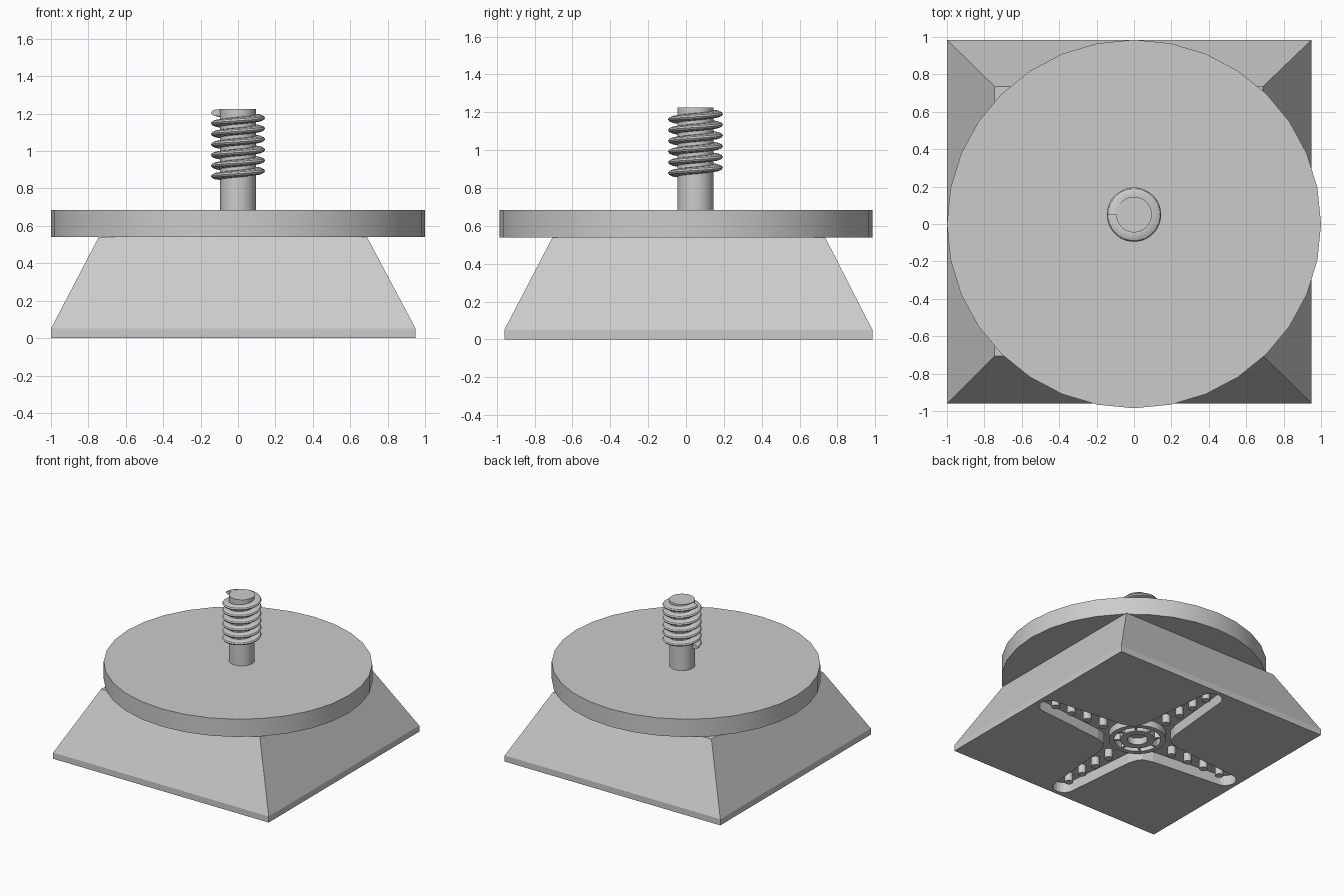
import bpy, bmesh
from math import sin, cos, pi, tau
from mathutils import Matrix, Vector

cube = bpy.data.objects.get("Cube")
if cube:
    bpy.data.objects.remove(cube, do_unlink=True)

grey = bpy.data.materials.new("light grey")
grey.use_nodes = True
grey.diffuse_color = (0.6, 0.6, 0.6, 1)
grey.node_tree.nodes["Principled BSDF"].inputs["Base Color"].default_value = (0.6, 0.6, 0.6, 1)

HUB = Vector((-0.025, 0.01, 0))   # centre of the underside recess
POST = Vector((0, 0.05, 0))       # centre of the threaded post
DEPTH, CAP = 0.085, 0.015         # recess floor and height of the studs' ends


def make(name, bm, smooth=False):
    bmesh.ops.recalc_face_normals(bm, faces=bm.faces[:])
    mesh = bpy.data.meshes.new(name)
    bm.to_mesh(mesh)
    bm.free()
    mesh.materials.append(grey)
    ob = bpy.data.objects.new(name, mesh)
    bpy.context.collection.objects.link(ob)
    if smooth:
        bpy.ops.object.select_all(action='DESELECT')
        ob.select_set(True)
        bpy.context.view_layer.objects.active = ob
        bpy.ops.object.shade_smooth_by_angle(angle=0.6)
    return ob


def add_cylinder(bm, x, y, z0, z1, r, n):
    bmesh.ops.create_cone(bm, cap_ends=True, segments=n, radius1=r, radius2=r, depth=z1 - z0,
                          matrix=Matrix.Translation((x, y, (z0 + z1) / 2)))


def add_loops(bm, loops, closed=False):
    """Skin a list of point loops; cap both ends unless closed."""
    rings = [[bm.verts.new(p) for p in loop] for loop in loops]
    pairs = list(zip(rings, rings[1:])) + ([(rings[-1], rings[0])] if closed else [])
    for a, b in pairs:
        for i in range(len(a)):
            j = (i + 1) % len(a)
            bm.faces.new((a[i], a[j], b[j], b[i]))
    if not closed:
        bm.faces.new(rings[0])
        bm.faces.new(rings[-1])


def rectangle(x0, x1, y0, y1, z):
    return [(x0, y0, z), (x1, y0, z), (x1, y1, z), (x0, y1, z)]


def circle(c, r, z, n):
    return [(c.x + r * cos(tau * i / n), c.y + r * sin(tau * i / n), z) for i in range(n)]


def add_tube(bm, c, r0, r1, z0, z1, n=32):
    add_loops(bm, [circle(c, r, z, n) for r, z in ((r0, z0), (r1, z0), (r1, z1), (r0, z1))], closed=True)


# Tapered base with a low upright rim
bm = bmesh.new()
add_loops(bm, [rectangle(-1, 0.95, -0.96, 0.985, 0),
               rectangle(-1, 0.95, -0.96, 0.985, 0.05),
               rectangle(-0.745, 0.69, -0.705, 0.735, 0.54)])
base = make("base", bm)

# Cross-shaped recess cut in the underside
arm = [(0.19, -0.165), (0.27, -0.14)]
arm += [(0.855 + 0.085 * cos(a), 0.085 * sin(a)) for a in (-pi / 2 + pi * i / 10 for i in range(11))]
arm += [(0.27, 0.14), (0.19, 0.165)]
outline = []
for k in range(4):
    turn = Matrix.Rotation(k * pi / 2, 3, 'Z')
    outline += [HUB + turn @ Vector((x, y, 0)) for x, y in arm]
bm = bmesh.new()
add_loops(bm, [[(p.x, p.y, z) for p in outline] for z in (-0.1, DEPTH)])
cutter = make("recess_cutter", bm)
cutter.hide_render = True
mod = base.modifiers.new("recess", 'BOOLEAN')
mod.operation, mod.solver, mod.object = 'DIFFERENCE', 'EXACT', cutter
bpy.context.view_layer.objects.active = base
bpy.ops.object.modifier_apply(modifier=mod.name)
bpy.data.objects.remove(cutter, do_unlink=True)

# Studs along the four arms of the recess
bm = bmesh.new()
for k in range(4):
    for i in range(4):
        r = 0.335 + 0.155 * i
        add_cylinder(bm, HUB.x + r * cos(k * pi / 2), HUB.y + r * sin(k * pi / 2), CAP, DEPTH + 0.01, 0.032, 12)
make("recess_studs", bm, True)

# Hub rings with short spokes in the middle of the recess
bm = bmesh.new()
add_tube(bm, HUB, 0.175, 0.215, 0.03, DEPTH + 0.01)
add_tube(bm, HUB, 0.075, 0.13, 0.03, DEPTH + 0.01)
for k in range(8):
    place = (Matrix.Translation(HUB + Vector((0, 0, 0.065))) @ Matrix.Rotation(k * tau / 8, 4, 'Z')
             @ Matrix.Translation((0.155, 0, 0)) @ Matrix.Diagonal((0.06, 0.015, 0.06, 1)))
    bmesh.ops.create_cube(bm, size=1, matrix=place)
make("recess_hub", bm, True)

# Round plate
bm = bmesh.new()
add_cylinder(bm, 0, 0, 0.54, 0.685, 1, 32)
bmesh.ops.scale(bm, vec=(1, 0.985, 1), verts=bm.verts[:])
make("round_plate", bm, True)

# Threaded post: shaft, then the helical thread swept from an oval section
bm = bmesh.new()
add_cylinder(bm, POST.x, POST.y, 0.535, 1.225, 0.095, 48)
make("post_shaft", bm, True)

TURNS, STEPS = 6, 48
bm = bmesh.new()
loops = []
for s in range(TURNS * STEPS + 1):
    a = pi + tau * s / STEPS
    z = 0.865 + 0.34 * s / (TURNS * STEPS)
    section = [(0.1 + 0.045 * cos(t), z + 0.019 * sin(t)) for t in (tau * i / 12 for i in range(12))]
    loops.append([(POST.x + r * cos(a), POST.y + r * sin(a), h) for r, h in section])
add_loops(bm, loops)
make("post_thread", bm, True)
